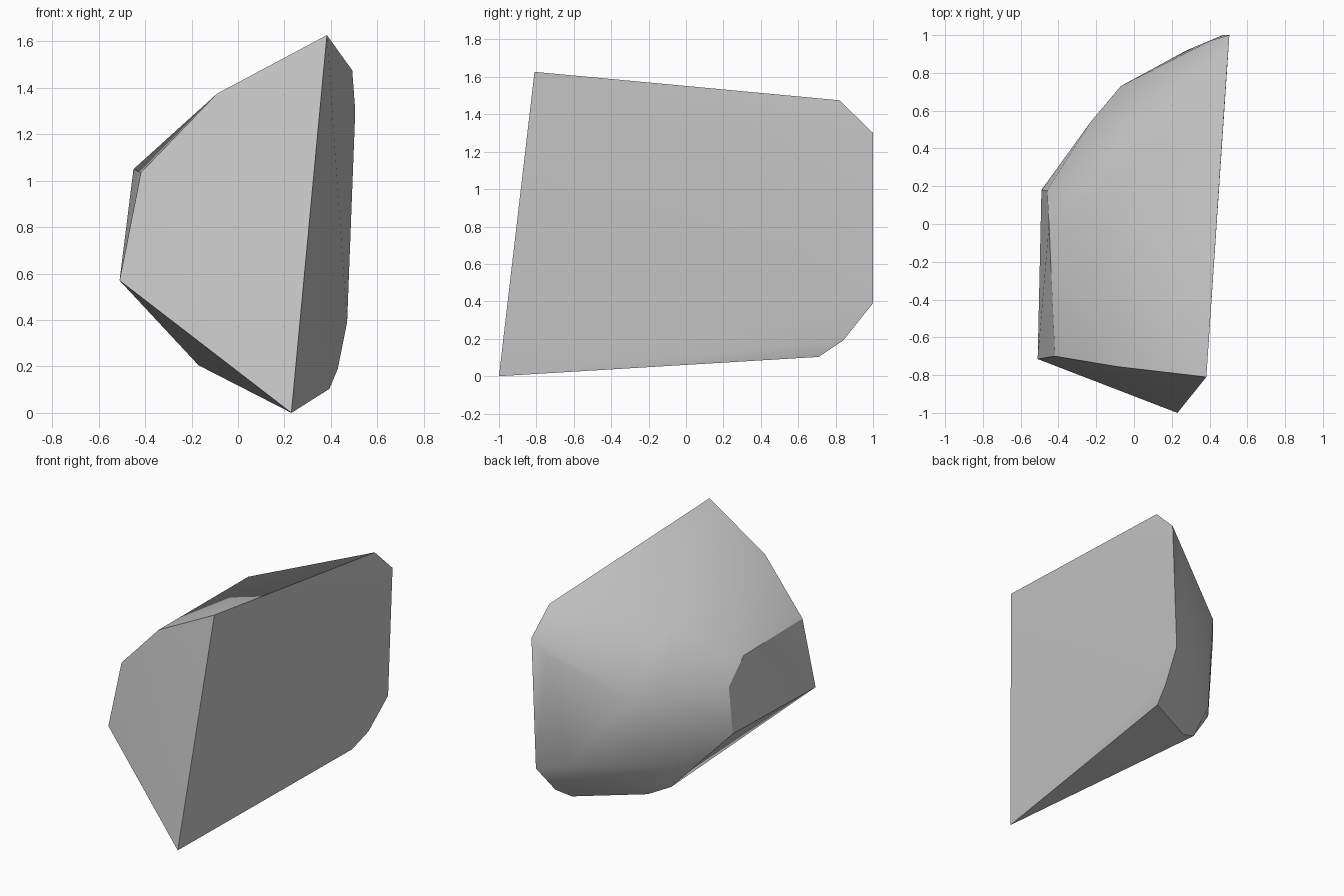
import bpy
import bmesh

cube = bpy.data.objects.get("Cube")
if cube:
    bpy.data.objects.remove(cube, do_unlink=True)

stone = bpy.data.materials.new("stone_grey")
stone.use_nodes = True
colour = (0.58, 0.58, 0.58, 1)
stone.diffuse_color = colour
stone.node_tree.nodes["Principled BSDF"].inputs["Base Color"].default_value = colour

# Corners of the broken sides
corners = {
    "peak": (0.383, -0.81, 1.627), "foot": (0.23, -1.0, 0.0),
    "nose": (-0.51, -0.715, 0.57), "cheek": (-0.418, -0.70, 1.035),
    "brow": (-0.09, -0.755, 1.375),
    "rim_a": (0.492, 0.82, 1.475), "rim_b": (0.505, 1.0, 1.30),
    "rim_c": (0.47, 1.0, 0.39), "rim_d": (0.43, 0.84, 0.19),
    "rim_e": (0.393, 0.71, 0.103),
    "side_a": (-0.45, 0.0, 1.05), "side_b": (-0.46, 0.18, 0.90),
    "side_c": (-0.49, 0.18, 0.577),
    "base_a": (-0.03, 0.47, 0.14), "base_b": (-0.17, 0.41, 0.205),
}
# Bulges of the rounded outer skin
skin = [(-0.07, 0.73, 0.92), (-0.23, 0.54, 0.92), (-0.217, 0.507, 0.40),
        (0.28, 0.92, 0.42), (0.13, 0.77, 0.33), (0.40, 0.97, 1.19),
        (-0.095, 0.25, 1.364)]
# Each broken side, by its corners
broken_sides = [
    {"peak", "foot", "nose", "cheek", "brow"},
    {"peak", "foot", "rim_a", "rim_b", "rim_c", "rim_d", "rim_e"},
    {"nose", "cheek", "side_a", "side_b", "side_c"},
    {"foot", "nose", "side_c", "base_a", "base_b", "rim_e"},
]

bm = bmesh.new()
names = {bm.verts.new(p): n for n, p in corners.items()}
for p in skin:
    names[bm.verts.new(p)] = "skin"
bmesh.ops.convex_hull(bm, input=bm.verts[:])
bmesh.ops.recalc_face_normals(bm, faces=bm.faces[:])


def side_of(face):
    used = {names[v] for v in face.verts}
    return next((i for i, side in enumerate(broken_sides) if used <= side), -1)


# Sharp edges only where one side meets another
for face in bm.faces:
    face.smooth = True
for edge in bm.edges:
    edge.smooth = len({side_of(f) for f in edge.link_faces}) == 1

mesh = bpy.data.meshes.new("rock_fragment")
bm.to_mesh(mesh)
bm.free()
mesh.materials.append(stone)
rock = bpy.data.objects.new("rock_fragment", mesh)
bpy.context.collection.objects.link(rock)
